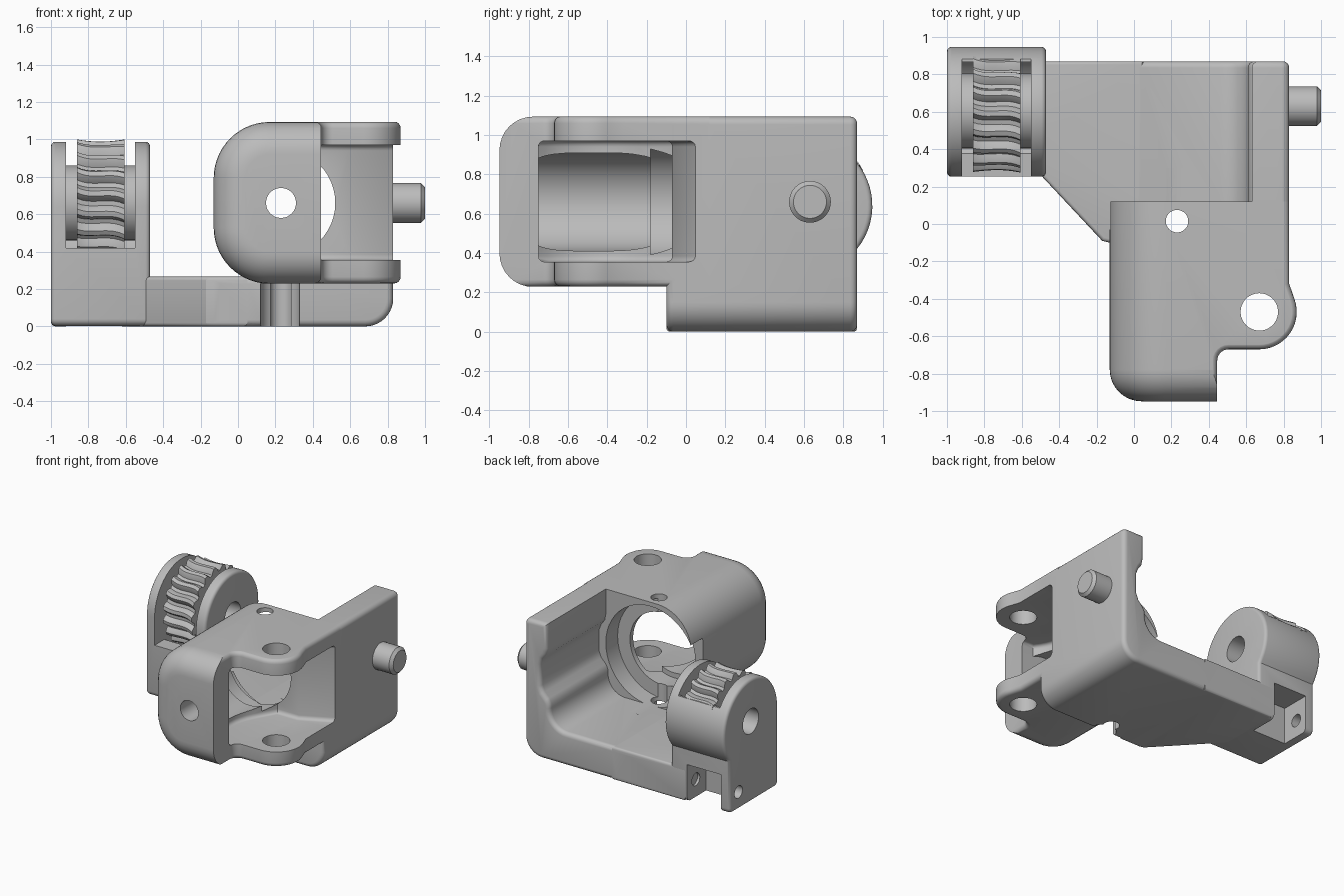
import bpy, bmesh
from math import sin, cos, pi, radians

if "Cube" in bpy.data.objects:
    bpy.data.objects.remove(bpy.data.objects["Cube"])

GREY = (0.5, 0.5, 0.5, 1)
mat = bpy.data.materials.new("plain grey")
mat.use_nodes = True
mat.diffuse_color = GREY
mat.node_tree.nodes["Principled BSDF"].inputs["Base Color"].default_value = GREY


def arc(cx, cy, r, a0, a1, n=10):
    angles = [radians(a0 + (a1 - a0) * i / n) for i in range(n + 1)]
    return [(cx + r * cos(a), cy + r * sin(a)) for a in angles]


def rect(a0, a1, b0, b1):
    return [(a0, b0), (a1, b0), (a1, b1), (a0, b1)]


def finish(name, bm):
    bmesh.ops.recalc_face_normals(bm, faces=bm.faces[:])
    mesh = bpy.data.meshes.new(name)
    bm.to_mesh(mesh)
    bm.free()
    mesh.materials.append(mat)
    ob = bpy.data.objects.new(name, mesh)
    bpy.context.scene.collection.objects.link(ob)
    return ob


def prism(name, axis, pts, lo, hi, bevel=0, segments=4):
    """Extrude a closed profile along an axis, optionally rounding both rims."""
    place = {"x": lambda a, b, t: (t, a, b),
             "y": lambda a, b, t: (a, t, b),
             "z": lambda a, b, t: (a, b, t)}[axis]
    bm = bmesh.new()
    caps = [bm.faces.new([bm.verts.new(place(a, b, t)) for a, b in pts])
            for t in (lo, hi)]
    first, last = list(caps[0].verts), list(caps[1].verts)
    for i in range(len(pts)):
        j = (i + 1) % len(pts)
        bm.faces.new((first[i], first[j], last[j], last[i]))
    bmesh.ops.recalc_face_normals(bm, faces=bm.faces[:])
    if bevel:
        rims = [e for cap in caps for e in cap.edges]
        bmesh.ops.bevel(bm, geom=rims, offset=bevel, segments=segments, profile=0.5,
                        affect='EDGES', clamp_overlap=False)
    return finish(name, bm)


def rod(name, axis, a, b, r, lo, hi, bevel=0, segments=4):
    return prism(name, axis, arc(a, b, r, 0, 360, 48)[:-1], lo, hi, bevel, segments)


def combine(ob, tool, mode='DIFFERENCE'):
    mod = ob.modifiers.new("bool", 'BOOLEAN')
    mod.operation, mod.solver, mod.object = mode, 'EXACT', tool
    bpy.context.view_layer.objects.active = ob
    bpy.ops.object.modifier_apply(modifier=mod.name)
    bpy.data.objects.remove(tool)


def smooth(ob):
    bpy.ops.object.select_all(action='DESELECT')
    ob.select_set(True)
    bpy.context.view_layer.objects.active = ob
    bpy.ops.object.shade_smooth_by_angle(angle=radians(30))


# Front housing: plan with hinge ears, crossed with a round-nosed block
plan = ([(-0.2, -1.0), (0.445, -1.0)]
        + arc(0.505, -0.73, 0.06, 180, 90, 6) + arc(0.67, -0.47, 0.2, 270, 380, 14)
        + [(0.83, -0.32), (0.83, 0.2), (-0.2, 0.2)])
body = prism("housing", "z", plan, 0.23, 1.095, 0.035)
nose = (arc(0.17, 0.793, 0.3, 90, 180, 14) + arc(0.17, 0.528, 0.3, 180, 270, 14)
        + [(1.5, 0.228), (1.5, 1.093)])
combine(body, prism("nose", "y", nose, -0.948, 1.0, 0.17, 8), 'INTERSECT')
combine(body, prism("tray_space", "z", rect(-1, 1, 0.12, 1), 0, 1.5))

# Rear tray: floor and tall side wall with a shallow bulge inside
tray = ([(-0.13, 0)] + arc(0.68, 0.15, 0.15, 270, 360) + arc(0.79, 1.053, 0.04, 0, 90, 5)
        + [(0.63, 1.093), (0.63, 0.89), (0.64, 0.84), (0.67, 0.8), (0.69, 0.75),
           (0.69, 0.58), (0.67, 0.53), (0.63, 0.49), (0.61, 0.45)]
        + arc(0.46, 0.415, 0.15, 0, -90) + [(-0.13, 0.265)])
combine(body, prism("tray", "y", tray, -0.1, 0.87, 0.035), 'UNION')

# Triangular web to the wheel mount
web = [(-0.6, 0.87), (-0.6, 0.37), (-0.17, -0.09), (-0.13, -0.1), (0.05, -0.1), (0.05, 0.87)]
combine(body, prism("web", "z", web, 0, 0.266, 0.02), 'UNION')

# Housing openings: hinge clearance swept round the ear holes, and bores
cavity = ([(1.2, -0.75), (1.2, 0.23), (0.59, -0.07), (0.4, -0.07)]
          + arc(0.67, -0.47, 0.43, 148, 220.6))
for tool in (
        prism("cavity", "z", cavity, 0.355, 0.97, 0.03),
        rod("barrel", "y", 0.23, 0.66, 0.25, -0.75, -0.1),
        rod("bore", "y", 0.23, 0.66, 0.29, -0.18, 0.3),
        rod("recess", "y", 0.23, 0.66, 0.4, -0.03, 0.3),
        rod("front_hole", "y", 0.23, 0.66, 0.08, -1.1, -0.6),
        rod("ear_hole", "z", 0.67, -0.47, 0.1, -0.2, 1.3),
        rod("screw_hole", "z", 0.23, 0.015, 0.06, -0.2, 1.3),
        rod("screw_groove", "z", 0.225, -0.1, 0.105, -0.2, 0.23)):
    combine(body, tool)
smooth(body)

# Side pivot pin with a chamfered tip
smooth(rod("pivot_pin", "x", 0.63, 0.66, 0.106, 0.75, 1.0, 0.022, 1))

# Wheel mount: two rounded cheeks joined by a base and a thin rear guard
cheek = (arc(0.29, 0.04, 0.037, 180, 270, 5) + arc(0.83, 0.04, 0.04, 270, 360, 5)
         + arc(0.6, 0.64, 0.347, -39, 180, 36))
mount = prism("wheel_mount", "x", cheek, -1.0, -0.47, 0.025)
for tool in (
        prism("front_slot", "x", rect(0, 0.6, 0.42, 1.2), -0.92, -0.55),
        prism("rear_slot", "x", rect(0.55, 1.2, 0.84, 1.2), -0.92, -0.55),
        rod("wheel_well", "x", 0.6, 0.655, 0.325, -0.92, -0.55),
        prism("rear_pocket", "z", rect(-0.92, -0.62, 0.63, 1.2), -0.2, 0.3),
        rod("cross_hole", "x", 0.76, 0.14, 0.05, -1.2, -0.54),
        rod("axle_hole", "x", 0.605, 0.65, 0.1, -1.2, -0.3)):
    combine(mount, tool)
smooth(mount)

# Wheel hub bosses
hub = rod("wheel_hub", "x", 0.605, 0.66, 0.2, -0.925, -0.545)
combine(hub, rod("hub_bore", "x", 0.605, 0.65, 0.1, -1.2, -0.3))
smooth(hub)

# Worm wheel: slightly slanted teeth around a hollowed rim
TEETH, STEPS, ROWS = 18, 8, 10
COUNT = TEETH * STEPS
TOOTH = [0, 0, 0, 0.6, 1, 1, 1, 0.6]
bm = bmesh.new()
rings = []
for row in range(ROWS + 1):
    u = 2 * row / ROWS - 1
    ring = []
    for i in range(COUNT):
        r = 0.28 + 0.012 * u * u + 0.038 * TOOTH[i % STEPS]
        a = 2 * pi * i / COUNT + 0.07 * u ** 3 - 0.02 * u
        ring.append(bm.verts.new((-0.735 + 0.127 * u, 0.605 + r * cos(a), 0.67 + r * sin(a))))
    rings.append(ring)
for low, high in zip(rings, rings[1:]):
    for i in range(COUNT):
        j = (i + 1) % COUNT
        bm.faces.new((low[i], low[j], high[j], high[i]))
bm.faces.new(rings[0])
bm.faces.new(rings[-1])
wheel = finish("worm_wheel", bm)
combine(wheel, rod("wheel_bore", "x", 0.605, 0.655, 0.12, -1.2, -0.3))
smooth(wheel)
